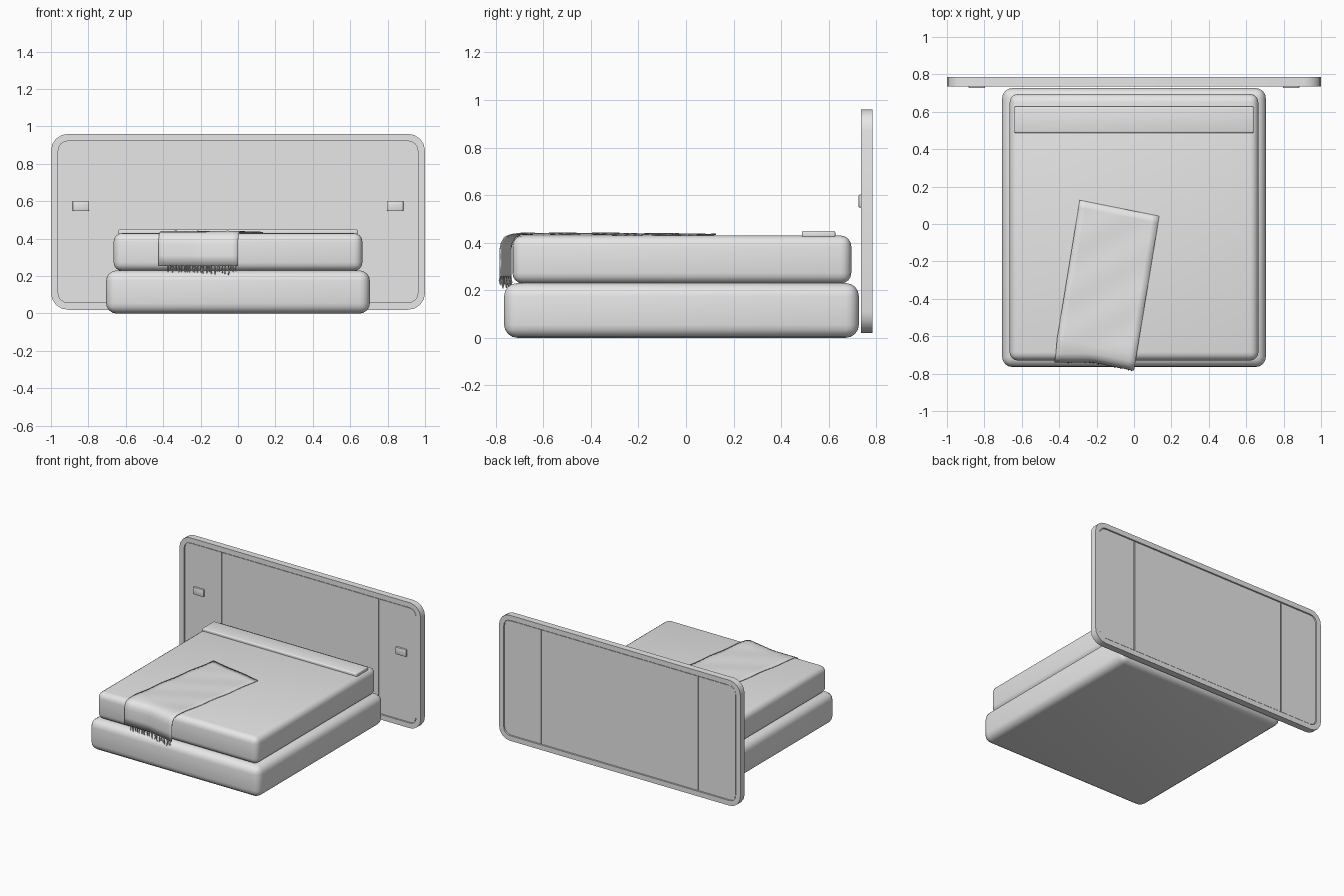
import bpy, bmesh, math, random
from mathutils import Vector

if "Cube" in bpy.data.objects:
    bpy.data.objects.remove(bpy.data.objects["Cube"])

random.seed(4)
grey = bpy.data.materials.new("plain_grey")
grey.diffuse_color = (0.8, 0.8, 0.8, 1)
grey.use_nodes = True
grey.node_tree.nodes["Principled BSDF"].inputs["Base Color"].default_value = grey.diffuse_color


def finish(name, bm, angle=35):
    bmesh.ops.recalc_face_normals(bm, faces=bm.faces[:])
    me = bpy.data.meshes.new(name)
    bm.to_mesh(me)
    bm.free()
    me.materials.append(grey)
    ob = bpy.data.objects.new(name, me)
    bpy.context.collection.objects.link(ob)
    bpy.ops.object.select_all(action='DESELECT')
    ob.select_set(True)
    bpy.context.view_layer.objects.active = ob
    bpy.ops.object.shade_smooth_by_angle(angle=math.radians(angle))
    return ob


def box(name, lo, hi, bevel=0.0, seg=4):
    bm = bmesh.new()
    bmesh.ops.create_cube(bm, size=1)
    for v in bm.verts:
        v.co = Vector([(a + b) / 2 + c * (b - a) for a, b, c in zip(lo, hi, v.co)])
    if bevel:
        bmesh.ops.bevel(bm, geom=bm.edges[:], offset=bevel, segments=seg,
                        profile=0.5, affect='EDGES')
    return finish(name, bm)


def slab(x0, x1, z0, z1, y0, y1, r_left, r_right):
    """Upright board with rounded left and right corners."""
    bm = bmesh.new()
    pts = []
    for cx, cz, r, a0 in ((x1, z1, r_right, 0), (x0, z1, r_left, 90),
                          (x0, z0, r_left, 180), (x1, z0, r_right, 270)):
        sx, sz = (1 if cx == x1 else -1), (1 if cz == z1 else -1)
        steps = 5 if r else 1
        for i in range(steps):
            a = math.radians(a0 + 90 * i / max(steps - 1, 1))
            pts.append((cx - sx * r + r * math.cos(a), cz - sz * r + r * math.sin(a)))
    face = bm.faces.new([bm.verts.new((x, y0, z)) for x, z in pts])
    ext = bmesh.ops.extrude_face_region(bm, geom=[face])
    for v in ext['geom']:
        if isinstance(v, bmesh.types.BMVert):
            v.co.y = y1
    bmesh.ops.recalc_face_normals(bm, faces=bm.faces[:])
    return bm


# Bed base and mattress
box("bed_base", (-0.705, -0.765, 0.0), (0.705, 0.727, 0.23), 0.055)
box("mattress", (-0.665, -0.73, 0.228), (0.665, 0.695, 0.43), 0.045)
# Long flat bolster near the headboard
box("bolster", (-0.64, 0.487, 0.42), (0.64, 0.628, 0.45), 0.008, 3)

# Headboard with a raised rim on both sides
bm = slab(-1, 1, 0.02, 0.96, 0.735, 0.785, 0.09, 0.09)
for f in [f for f in bm.faces if abs(f.normal.y) > 0.9]:
    s = math.copysign(1, f.normal.y)
    bmesh.ops.inset_region(bm, faces=[f], thickness=0.038)
    ext = bmesh.ops.extrude_discrete_faces(bm, faces=[f])
    for v in ext['faces'][0].verts:
        v.co.y -= s * 0.012
finish("headboard_frame", bm)

# Three inlaid panels separated by narrow grooves
for name, x0, x1, rl, rr in (("left_panel", -0.957, -0.655, 0.05, 0),
                             ("centre_panel", -0.645, 0.645, 0, 0),
                             ("right_panel", 0.655, 0.957, 0, 0.05)):
    finish(name, slab(x0, x1, 0.063, 0.917, 0.740, 0.780, rl, rr))

# Switch plates on the side panels
for side, name in ((-1, "left_switch"), (1, "right_switch")):
    x = side * 0.84
    box(name, (x - 0.044, 0.726, 0.548), (x + 0.044, 0.745, 0.602), 0.004, 2)

# Throw blanket laid askew, draped over the front edge
corner = Vector((0.0, -0.782, 0))
across = Vector((-0.425, 0.085, 0))
along = Vector((0.135, 0.825, 0)).normalized()
profile = [(0, 0.255), (0, 0.31), (0, 0.37), (0.006, 0.4), (0.02, 0.423), (0.045, 0.434)]
profile += [(0.045 + 0.79 * i / 20, 0.436) for i in range(1, 21)]
COLS = 12


def throw_point(t, d, z):
    p = corner + across * t + along * d
    if d < 0.05:
        p.y = min(p.y, -0.737 + d)
    p.z = z
    if d > 0.05:
        p.z += 0.004 * math.sin(14 * d + 3 * t) * math.sin(5 * t + 9 * d)
    return p


bm = bmesh.new()
grid = [[bm.verts.new(throw_point(i / COLS, d, z)) for i in range(COLS + 1)]
        for d, z in profile]
for r0, r1 in zip(grid, grid[1:]):
    for i in range(COLS):
        bm.faces.new((r0[i], r0[i + 1], r1[i + 1], r1[i]))
throw = finish("throw_blanket", bm, 60)
mod = throw.modifiers.new("thickness", 'SOLIDIFY')
mod.thickness = 0.005
mod.offset = 0

# Fringe strands along the hanging edge
bm = bmesh.new()
for k in range(26):
    top = throw_point(0.02 + 0.86 * k / 25, 0, 0.26)
    drop = random.uniform(0.03, 0.055)
    sway = random.uniform(-0.008, 0.008)
    rings = []
    for z, s, w in ((0, 0, 0.003), (-drop * 0.5, sway, 0.004), (-drop, sway * 0.4, 0.002)):
        c = top + Vector((s, s * 0.5, z))
        rings.append([bm.verts.new(c + Vector((w * a, w * b, 0)))
                      for a, b in ((1, 0), (0, 1), (-1, 0), (0, -1))])
    for a, b in zip(rings, rings[1:]):
        for i in range(4):
            j = (i + 1) % 4
            bm.faces.new((a[i], a[j], b[j], b[i]))
    bm.faces.new(rings[0])
    bm.faces.new(rings[-1])
finish("throw_fringe", bm)
